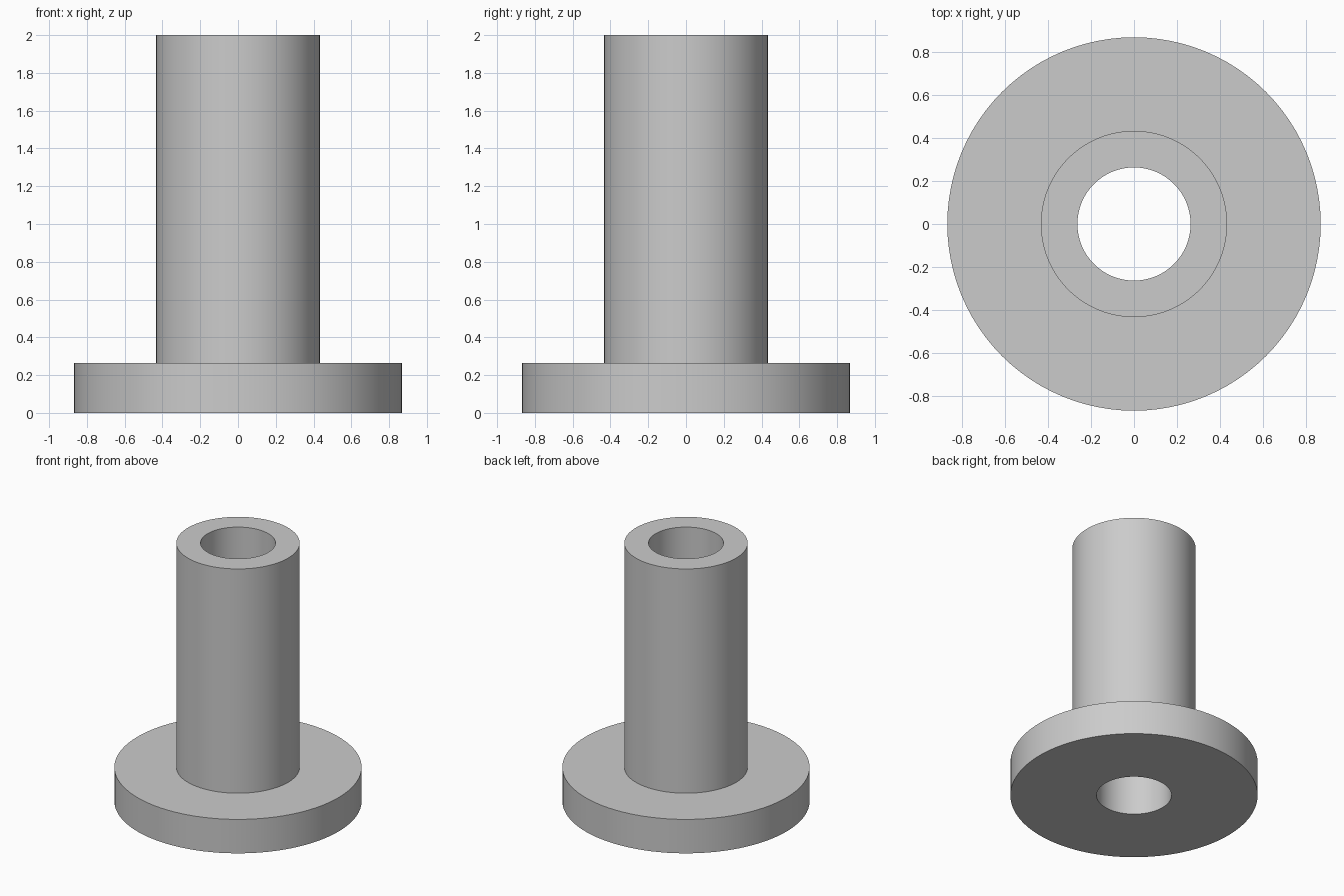
import bpy
import bmesh
import math

SEGMENTS = 96
BORE, TUBE, FLANGE = 0.263, 0.433, 0.868
FLANGE_TOP, HEIGHT = 0.263, 2.0

cube = bpy.data.objects.get("Cube")
if cube:
    bpy.data.objects.remove(cube, do_unlink=True)

# Plain grey metal
grey = bpy.data.materials.new("grey metal")
grey.use_nodes = True
colour = (0.6, 0.6, 0.6, 1.0)
grey.diffuse_color = colour
grey.node_tree.nodes["Principled BSDF"].inputs["Base Color"].default_value = colour

# Flanged bushing: closed radius/height profile turned around z
profile = [(BORE, 0), (FLANGE, 0), (FLANGE, FLANGE_TOP),
           (TUBE, FLANGE_TOP), (TUBE, HEIGHT), (BORE, HEIGHT)]
bm = bmesh.new()
verts = [bm.verts.new((r, 0, z)) for r, z in profile]
edges = [bm.edges.new((verts[i - 1], verts[i])) for i in range(len(verts))]
bmesh.ops.spin(bm, geom=verts + edges, cent=(0, 0, 0), axis=(0, 0, 1),
               angle=math.tau, steps=SEGMENTS, use_merge=True)
bmesh.ops.remove_doubles(bm, verts=bm.verts, dist=0.0001)
bmesh.ops.recalc_face_normals(bm, faces=bm.faces)

mesh = bpy.data.meshes.new("flanged_bushing")
bm.to_mesh(mesh)
bm.free()
mesh.materials.append(grey)
bushing = bpy.data.objects.new("flanged_bushing", mesh)
bpy.context.collection.objects.link(bushing)

# Smooth round walls, crisp rims
bpy.ops.object.select_all(action="DESELECT")
bushing.select_set(True)
bpy.context.view_layer.objects.active = bushing
bpy.ops.object.shade_smooth_by_angle(angle=math.radians(30))
